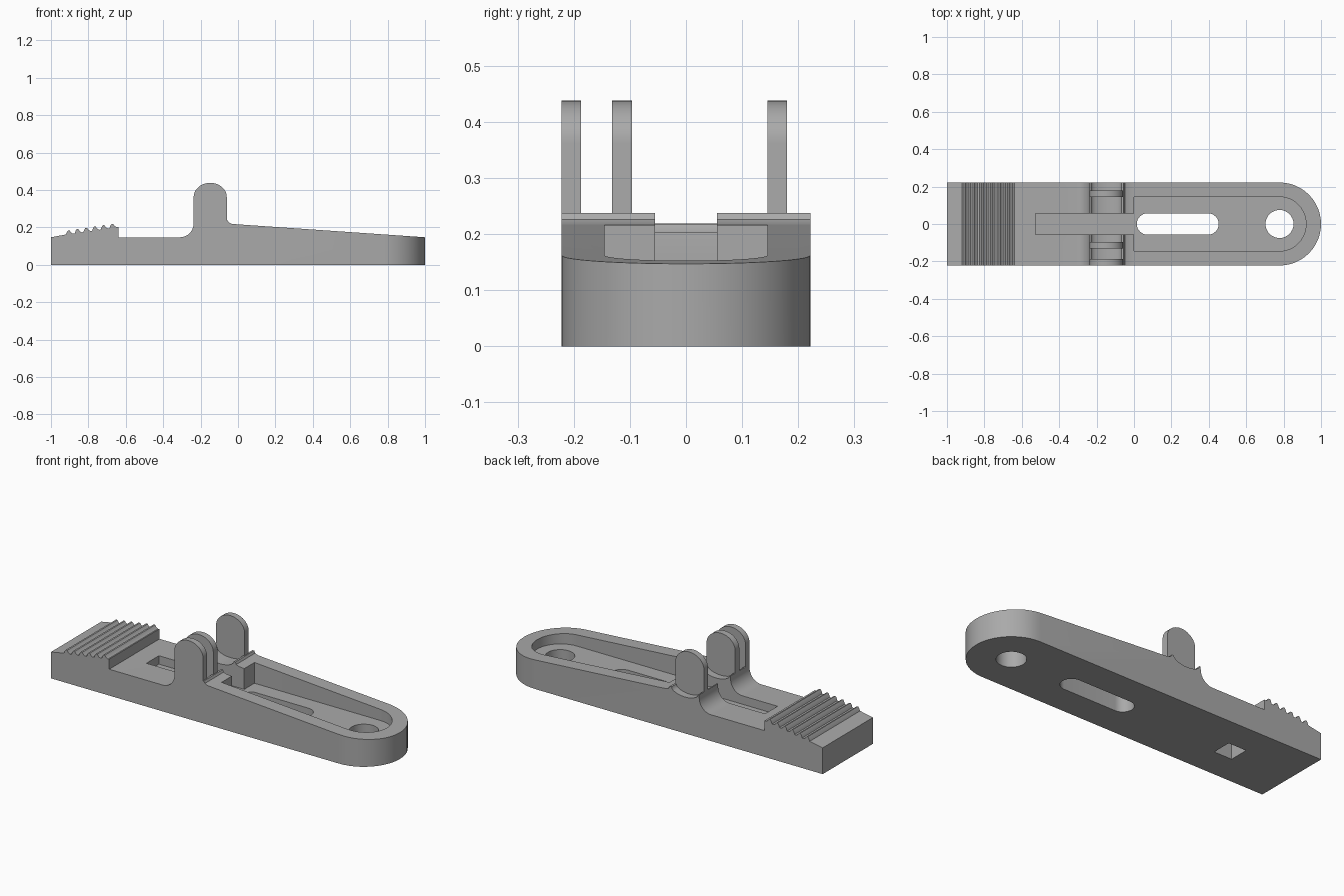
import bpy, bmesh
from math import sin, cos, pi, radians
from mathutils import Vector

cube = bpy.data.objects.get("Cube")
if cube:
    bpy.data.objects.remove(cube, do_unlink=True)

grey = bpy.data.materials.new("plain grey")
grey.use_nodes = True
grey.diffuse_color = (0.4, 0.4, 0.4, 1)
grey.node_tree.nodes["Principled BSDF"].inputs["Base Color"].default_value = grey.diffuse_color

HALF = 0.222      # half width of the body
END_X = 0.778     # centre of the rounded end
FLOOR = 0.10      # floor of the recess and channel


def arc(cx, cy, rx, ry, a0, a1, n=16):
    """Points of an elliptical arc, angles in degrees."""
    angles = [radians(a0 + (a1 - a0) * i / n) for i in range(n + 1)]
    return [(cx + rx * cos(a), cy + ry * sin(a)) for a in angles]


def extrude(name, points, start, end, axis):
    """Extrude a closed outline along y (outline in xz) or z (outline in xy)."""
    bm = bmesh.new()
    if axis == "y":
        verts = [bm.verts.new((a, start, b)) for a, b in points]
        shift = Vector((0, end - start, 0))
    else:
        verts = [bm.verts.new((a, b, start)) for a, b in points]
        shift = Vector((0, 0, end - start))
    face = bm.faces.new(verts)
    new = bmesh.ops.extrude_face_region(bm, geom=[face])["geom"]
    bmesh.ops.translate(bm, verts=[g for g in new if isinstance(g, bmesh.types.BMVert)], vec=shift)
    bmesh.ops.recalc_face_normals(bm, faces=bm.faces)
    mesh = bpy.data.meshes.new(name)
    bm.to_mesh(mesh)
    bm.free()
    mesh.materials.append(grey)
    obj = bpy.data.objects.new(name, mesh)
    bpy.context.collection.objects.link(obj)
    return obj


def rectangle(x0, x1, half):
    return [(x0, -half), (x1, -half), (x1, half), (x0, half)]


def smooth(obj):
    bpy.ops.object.select_all(action="DESELECT")
    obj.select_set(True)
    bpy.context.view_layer.objects.active = obj
    bpy.ops.object.shade_smooth_by_angle(angle=radians(30))


def combine(obj, other, operation):
    """Apply a boolean and discard the helper."""
    mod = obj.modifiers.new(operation.lower(), "BOOLEAN")
    mod.operation, mod.solver, mod.object = operation, "EXACT", other
    bpy.context.view_layer.objects.active = obj
    bpy.context.view_layer.update()
    bpy.ops.object.modifier_apply(modifier=mod.name)
    bpy.data.objects.remove(other, do_unlink=True)


# Side profile: flat foot, ridged grip, thumb platform, cove, seat and ramp
profile = [(1, 0), (-1, 0), (-1, 0.147), (-0.92, 0.162)]
for i in range(6):
    x, z = -0.914 + 0.0465 * i, 0.184 + 0.007 * i
    profile += [(x, z - 0.008), (x + 0.006, z), (x + 0.014, z - 0.001),
                (x + 0.022, z - 0.012), (x + 0.032, z - 0.018), (x + 0.041, z - 0.016)]
profile += [(-0.64, 0.2), (-0.64, 0.147)]
profile += arc(-0.31, 0.222, 0.073, 0.075, -90, 0, 10)
profile += [(-0.237, 0.238)]
profile += arc(-0.148, 0.238, 0.082, 0.035, 180, 360, 12)
profile += [(-0.055, 0.238), (-0.049, 0.226), (-0.035, 0.219), (0, 0.216), (1, 0.147)]
body = extrude("lever_body", profile, -HALF, HALF, "y")

# Rounded end of the body
plan = [(-1.1, HALF), (-1.1, -HALF)] + arc(END_X, 0, HALF, HALF, -90, 90, 24)
combine(body, extrude("plan_cutter", plan, -0.1, 0.6, "z"), "INTERSECT")

# Long recess with a rounded end, joined to the narrow channel
recess = [(0, 0.145), (0, -0.145)] + arc(END_X, 0, 0.142, 0.145, -90, 90, 24)
cuts = [("recess_cutter", recess, FLOOR, 0.6),
        ("channel_cutter", rectangle(-0.527, 0.004, 0.055), FLOOR, 0.6),
        ("pivot_hole_cutter", arc(END_X, 0, 0.075, 0.075, 0, 348.75, 31), -0.1, 0.6),
        ("slot_cutter", arc(0.072, 0, 0.057, 0.057, 90, 270) + arc(0.396, 0, 0.057, 0.057, -90, 90), -0.1, 0.6),
        ("square_hole_cutter", rectangle(-0.665, -0.555, 0.055), -0.1, 0.11)]
for name, outline, low, high in cuts:
    combine(body, extrude(name, outline, low, high, "z"), "DIFFERENCE")
smooth(body)

# Round-topped upright lugs
lug = [(-0.237, 0.18), (-0.06, 0.18)] + arc(-0.1485, 0.362, 0.0885, 0.076, 0, 180, 20)
for name, y0, y1 in (("right_outer_lug", -HALF, -0.187),
                     ("right_inner_lug", -0.132, -0.096),
                     ("left_lug", 0.145, 0.18)):
    smooth(extrude(name, lug, y0, y1, "y"))
